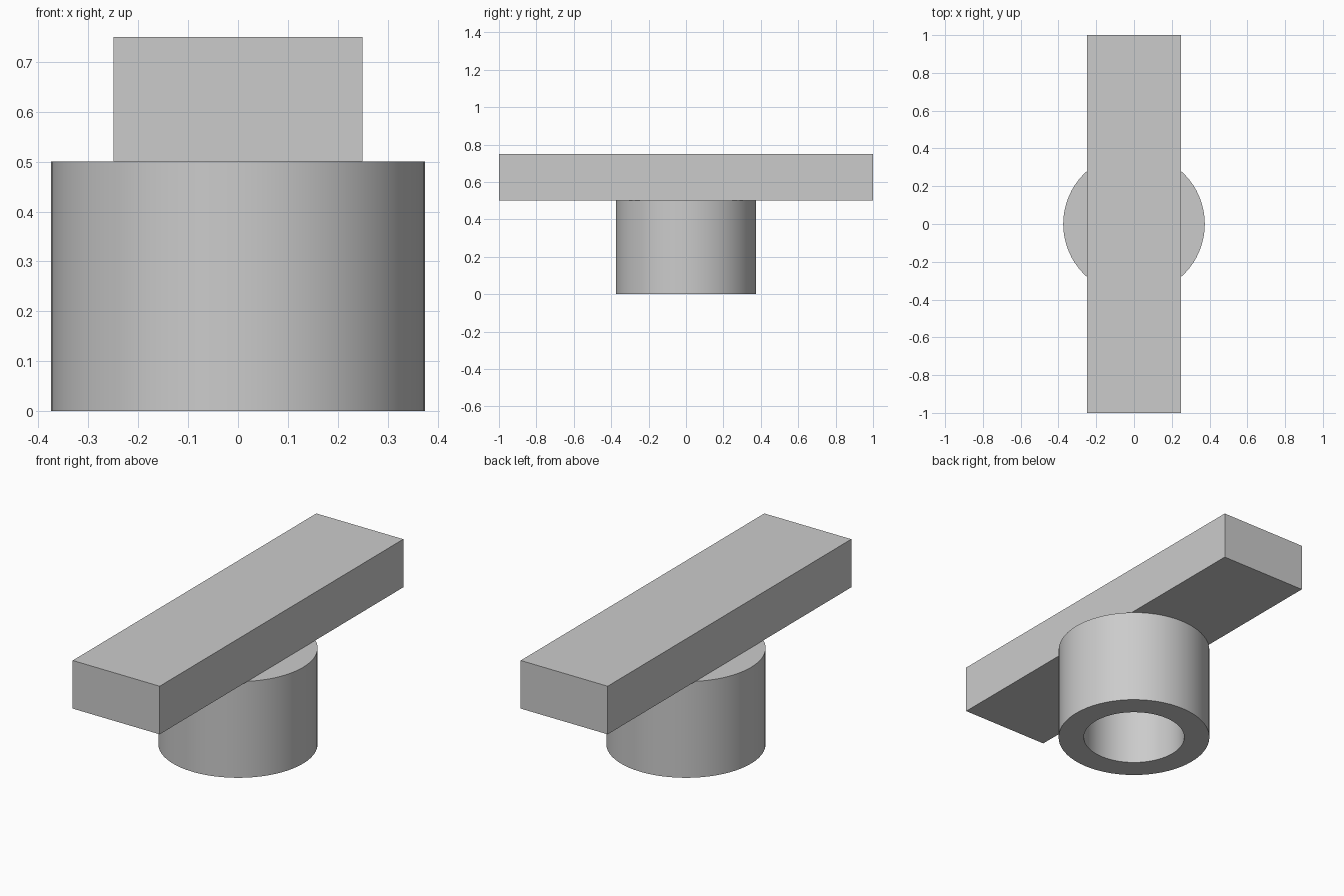
import bpy
import bmesh
import math
from mathutils import Matrix, Vector

default = bpy.data.objects.get("Cube")
if default:
    bpy.data.objects.remove(default, do_unlink=True)

# Single light grey finish
grey = bpy.data.materials.new("light_grey")
grey.use_nodes = True
colour = (0.6, 0.6, 0.6, 1)
grey.diffuse_color = colour
grey.node_tree.nodes["Principled BSDF"].inputs["Base Color"].default_value = colour


def add_object(name, bm):
    bmesh.ops.recalc_face_normals(bm, faces=bm.faces)
    mesh = bpy.data.meshes.new(name)
    bm.to_mesh(mesh)
    bm.free()
    mesh.materials.append(grey)
    obj = bpy.data.objects.new(name, mesh)
    bpy.context.collection.objects.link(obj)
    return obj


# Hollow hub: a rectangular wall section spun around the vertical axis
outer, inner, height = 0.375, 0.25, 0.5
bm = bmesh.new()
section = [bm.verts.new((r, 0, z)) for r, z in
           ((inner, 0), (outer, 0), (outer, height), (inner, height))]
edges = [bm.edges.new((section[i], section[(i + 1) % 4])) for i in range(4)]
bmesh.ops.spin(bm, geom=section + edges, cent=(0, 0, 0), axis=(0, 0, 1),
               angle=math.tau, steps=64, use_merge=True)
bmesh.ops.remove_doubles(bm, verts=bm.verts, dist=0.0001)
hub = add_object("hollow_hub", bm)
bpy.ops.object.select_all(action="DESELECT")
hub.select_set(True)
bpy.context.view_layer.objects.active = hub
bpy.ops.object.shade_smooth_by_angle(angle=math.radians(30))

# Long bar lying across the top of the hub
bm = bmesh.new()
size = Vector((0.5, 2, 0.25))
bmesh.ops.create_cube(bm, size=1, matrix=Matrix.LocRotScale(
    Vector((0, 0, height + size.z / 2)), None, size))
add_object("cross_bar", bm)
